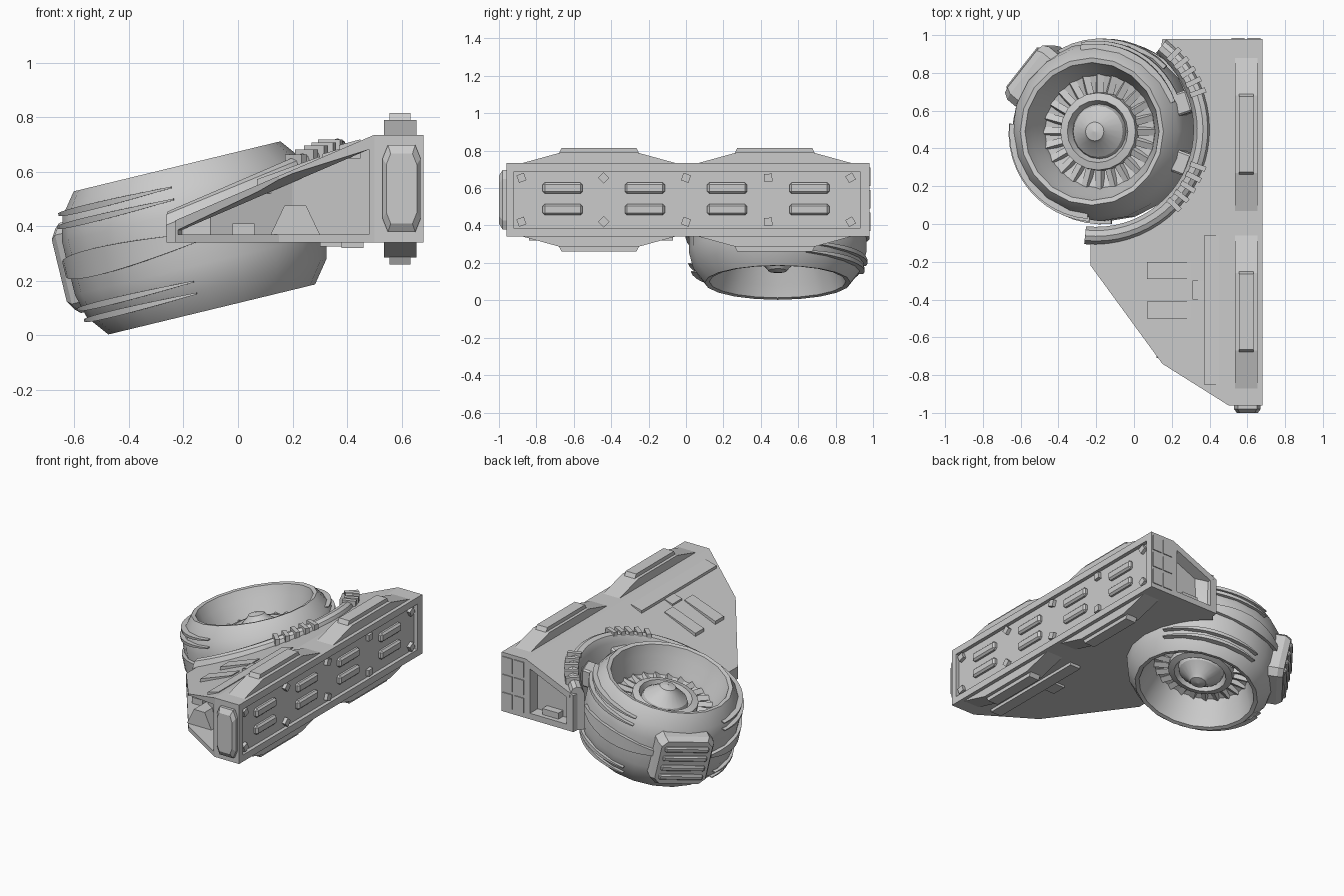
import bpy, bmesh
from math import radians, cos, sin, pi
from mathutils import Matrix, Vector

cube = bpy.data.objects.get("Cube")
if cube:
    bpy.data.objects.remove(cube, do_unlink=True)

grey = bpy.data.materials.new("hull_grey")
grey.use_nodes = True
grey.diffuse_color = (0.6, 0.6, 0.6, 1)
for node in grey.node_tree.nodes:
    if node.type == 'BSDF_PRINCIPLED':
        node.inputs["Base Color"].default_value = grey.diffuse_color
        node.inputs["Roughness"].default_value = 0.7


def finish(name, bm, matrix=None, smooth=False):
    bmesh.ops.recalc_face_normals(bm, faces=bm.faces)
    mesh = bpy.data.meshes.new(name)
    bm.to_mesh(mesh)
    bm.free()
    mesh.materials.append(grey)
    ob = bpy.data.objects.new(name, mesh)
    bpy.context.scene.collection.objects.link(ob)
    if matrix:
        ob.matrix_world = matrix
    if smooth:
        bpy.ops.object.select_all(action='DESELECT')
        ob.select_set(True)
        bpy.context.view_layer.objects.active = ob
        bpy.ops.object.shade_smooth_by_angle(angle=radians(30))
    return ob


def loft(name, rings, closed=False, matrix=None, smooth=False):
    """Join matching rings of points; cap the ends unless closed."""
    bm = bmesh.new()
    loops = [[bm.verts.new(p) for p in ring] for ring in rings]
    pairs = list(zip(loops, loops[1:]))
    if closed:
        pairs.append((loops[-1], loops[0]))
    else:
        bm.faces.new(loops[0])
        bm.faces.new(loops[-1])
    for a, b in pairs:
        n = len(a)
        for i in range(n):
            j = (i + 1) % n
            bm.faces.new((a[i], a[j], b[j], b[i]))
    bmesh.ops.remove_doubles(bm, verts=bm.verts, dist=1e-5)
    return finish(name, bm, matrix, smooth)


def prism(name, plan, z0, top):
    return loft(name, [[(x, y, z0) for x, y in plan], [(x, y, top(x)) for x, y in plan]])


def box(name, lo, hi, matrix=None, bevel=0.0):
    bm = bmesh.new()
    size = [h - l for l, h in zip(lo, hi)]
    mid = [(l + h) / 2 for l, h in zip(lo, hi)]
    bmesh.ops.create_cube(bm, size=1, matrix=Matrix.Translation(mid) @ Matrix.Diagonal((*size, 1)))
    if bevel:
        bmesh.ops.bevel(bm, geom=bm.edges[:], offset=bevel, segments=1, affect='EDGES')
    return finish(name, bm, matrix)


def cut(target, cutter):
    mod = target.modifiers.new("recess", 'BOOLEAN')
    mod.operation = 'DIFFERENCE'
    mod.solver = 'EXACT'
    mod.object = cutter
    cutter.hide_render = True
    cutter.hide_set(True)


def sweep(name, section, a0, a1, steps, centre=(0, 0), matrix=None, smooth=True):
    """Sweep a section of (radius, z) points along an arc given in degrees."""
    rings = []
    for i in range(steps + 1):
        a = radians(a0 + (a1 - a0) * i / steps)
        rings.append([(centre[0] + r * cos(a), centre[1] + r * sin(a), z) for r, z in section(a, i / steps)])
    return loft(name, rings, matrix=matrix, smooth=smooth)


def slope(x):
    return 0.735 - 0.43 * (0.5 - x)


# Wing: a sloped plate hugging the rotor, and the tall outer spine
C = (-0.2, 0.5)
arc = [radians(-93 + 145 * i / 24) for i in range(25)]
plan = [(0.5, 0.98), (0.5, -0.96), (0.15, -0.74), (-0.23, -0.22)]
plan += [(C[0] + 0.56 * cos(a), C[1] + 0.56 * sin(a)) for a in arc] + [(0.15, 0.98)]
wing = prism("wing_plate", plan, 0.34, slope)
spine = box("outer_spine", (0.5, -0.96, 0.34), (0.68, 0.98, 0.735))

# Framed openings in the front and back edges of the wing
front_plan = [(0.48, -1.2), (0.48, -0.76), (0.2, -0.6), (-0.1, -0.22), (-0.205, -0.2), (-0.5, -0.8)]
cut(wing, prism("front_opening_cutter", front_plan, 0.37, lambda x: max(slope(x) - 0.045, 0.372)))
back_plan = [(0.2, 0.9), (0.47, 0.9), (0.47, 1.1), (0.2, 1.1)]
cut(wing, prism("back_opening_cutter", back_plan, 0.38, lambda x: slope(x) - 0.045))
loft("front_machinery", [[(0.12, y, 0.37), (0.3, y, 0.37), (0.25, y, 0.475), (0.17, y, 0.475)]
                         for y in (-0.71, -0.5)])
box("front_small_block", (-0.02, -0.46, 0.37), (0.06, -0.35, 0.41))
box("back_block", (0.28, 0.89, 0.38), (0.4, 0.95, 0.42))

# Recessed outer side panel with raised bars and bolts
cut(spine, box("side_panel_cutter", (0.655, -0.92, 0.385), (0.75, 0.93, 0.69)))
for y in (-0.66, -0.22, 0.22, 0.66):
    for z in (0.485, 0.6):
        box("side_bar", (0.64, y - 0.107, z - 0.03), (0.68, y + 0.107, z + 0.03), bevel=0.012)
for i, y in enumerate((-0.88, -0.44, 0, 0.44, 0.88)):
    for z in (0.42, 0.655):
        turn = Matrix.Translation((0.66, y, z)) @ Matrix.Rotation(radians(20 + 25 * i), 4, 'X')
        box("side_bolt", (-0.02, -0.021, -0.021), (0.018, 0.021, 0.021), turn)

# Stepped pads above and below the spine
for y0 in (-0.465, 0.475):
    for side, base in ((1, 0.735), (-1, 0.34)):
        for x0, x1, half, run, low, high in ((0.535, 0.655, 0.405, 0.2, 0, 0.055),
                                             (0.555, 0.632, 0.215, 0.015, 0.05, 0.08)):
            trap = [(-half, low), (half, low), (half - run, high), (run - half, high)]
            loft("spine_pad", [[(x, y0 + y, base + side * z) for y, z in trap] for x in (x0, x1)])

# Front capsule and back grid plates on the spine ends
loft("front_capsule", [[(0.6 + x * s, y, 0.538 + z * s) for x, z in
                        ((-0.07, -0.11), (-0.05, -0.16), (0.05, -0.16), (0.07, -0.11),
                         (0.07, 0.11), (0.05, 0.16), (-0.05, 0.16), (-0.07, 0.11))]
                       for y, s in ((-0.95, 1), (-0.98, 1), (-1.0, 0.8))])
for x in (0.515, 0.6):
    for z in (0.37, 0.49, 0.61):
        box("back_grid_plate", (x, 0.97, z), (x + 0.07, 0.986, z + 0.1))

# Raised bars and scoops on the wing, plus the lower bar
for name, x0, x1, y0, y1, rise in (("wing_bar", 0.37, 0.45, -0.85, -0.06, 0.018),
                                   ("bar_link", 0.31, 0.37, -0.4, -0.3, 0.012),
                                   ("wing_scoop", 0.07, 0.3, -0.29, -0.2, 0.022),
                                   ("wing_scoop", 0.07, 0.3, -0.5, -0.41, 0.022)):
    prism(name, [(x0, y0), (x1, y0), (x1, y1), (x0, y1)], slope(x0) - 0.03,
          lambda x: slope(x) + rise * (1 - 0.7 * (x - x0) / (x1 - x0)))
box("lower_bar", (0.38, -0.84, 0.32), (0.46, -0.07, 0.35))
box("lower_link", (0.3, -0.42, 0.325), (0.38, -0.32, 0.35))


# Curved fender around the rotor, with ridges
def fender_section(a, t):
    top = slope(C[0] + 0.565 * cos(a)) + 0.045
    return [(0.515, 0.34), (0.6, 0.34), (0.61, top - 0.05), (0.59, top - 0.01),
            (0.565, top), (0.535, top - 0.01), (0.515, top - 0.05)]


sweep("rotor_fender", fender_section, -96, 52, 26, C)
for a in [radians(s * d) for s in (-1, 1) for d in (20, 26, 32, 38, 44)]:
    place = Matrix.Translation((C[0], C[1], slope(C[0] + 0.565 * cos(a)))) @ Matrix.Rotation(a, 4, 'Z')
    box("fender_ridge", (0.53, -0.014, 0), (0.616, 0.014, 0.055), place)

# Tilted rotor: dished on both sides with a pointed hub
R = Matrix.Translation((-0.16, 0.49, 0.357)) @ Matrix.Rotation(radians(-13.6), 4, 'Y')
half = [(0.475, 0.1), (0.452, 0.19), (0.39, 0.27), (0.365, 0.265), (0.345, 0.2), (0.31, 0.12),
        (0.3, 0.09), (0.21, 0.07), (0.205, 0.13), (0.165, 0.14), (0.145, 0.1),
        (0.135, 0.13), (0.065, 0.185), (0.05, 0.205), (0.001, 0.215)]
profile = half + [(r, -z) for r, z in reversed(half)]
SIDES = 20
loft("rotor", [[(r * cos(2 * pi * i / SIDES), r * sin(2 * pi * i / SIDES), z) for r, z in profile]
               for i in range(SIDES)], closed=True, matrix=R, smooth=True)
for side in (-1, 1):
    for i in range(24):
        blade = (R @ Matrix.Rotation(2 * pi * i / 24, 4, 'Z') @ Matrix.Translation((0.255, 0, side * 0.085))
                 @ Matrix.Rotation(radians(25), 4, 'X'))
        box("rotor_blade", (-0.055, -0.018, -0.015), (0.055, 0.018, 0.015), blade)


# Tapering fins and bands around the rotor rim
def fin(r, z, h):
    def section(a, t):
        k = h * (0.25 + 0.75 * sin(pi * t))
        return [(r - 0.05, z - k), (r, z - k), (r, z + k), (r - 0.05, z + k)]
    return section


for a0, a1 in ((175, 265), (20, 100)):
    for z, r in ((0.2, 0.465), (0.155, 0.48), (-0.155, 0.48), (-0.2, 0.465)):
        sweep("rim_fin", fin(r, z, 0.012), a0, a1, 12, matrix=R)
sweep("rim_band", fin(0.492, 0, 0.05), 165, 275, 14, matrix=R)
sweep("rim_band", fin(0.492, 0.02, 0.045), 45, 125, 10, matrix=R)
for a in (-20, 18):
    box("fender_tab", (0.4, -0.06, 0.04), (0.53, 0.06, 0.16), R @ Matrix.Rotation(radians(a), 4, 'Z'), 0.01)

# Thruster box on the outer rim with horizontal ribs
T = R @ Matrix.Rotation(radians(141), 4, 'Z')
loft("thruster_box", [[(x, y * s, z * s) for y, z in
                       ((-0.18, -0.13), (-0.14, -0.17), (0.14, -0.17), (0.18, -0.13),
                        (0.18, 0.13), (0.14, 0.17), (-0.14, 0.17), (-0.18, 0.13))]
                      for x, s in ((0.38, 1), (0.49, 1), (0.525, 0.9))], matrix=T)
for z in (-0.1, -0.035, 0.035, 0.1):
    box("thruster_rib", (0.51, -0.14, z - 0.018), (0.542, 0.14, z + 0.018), T, 0.008)
